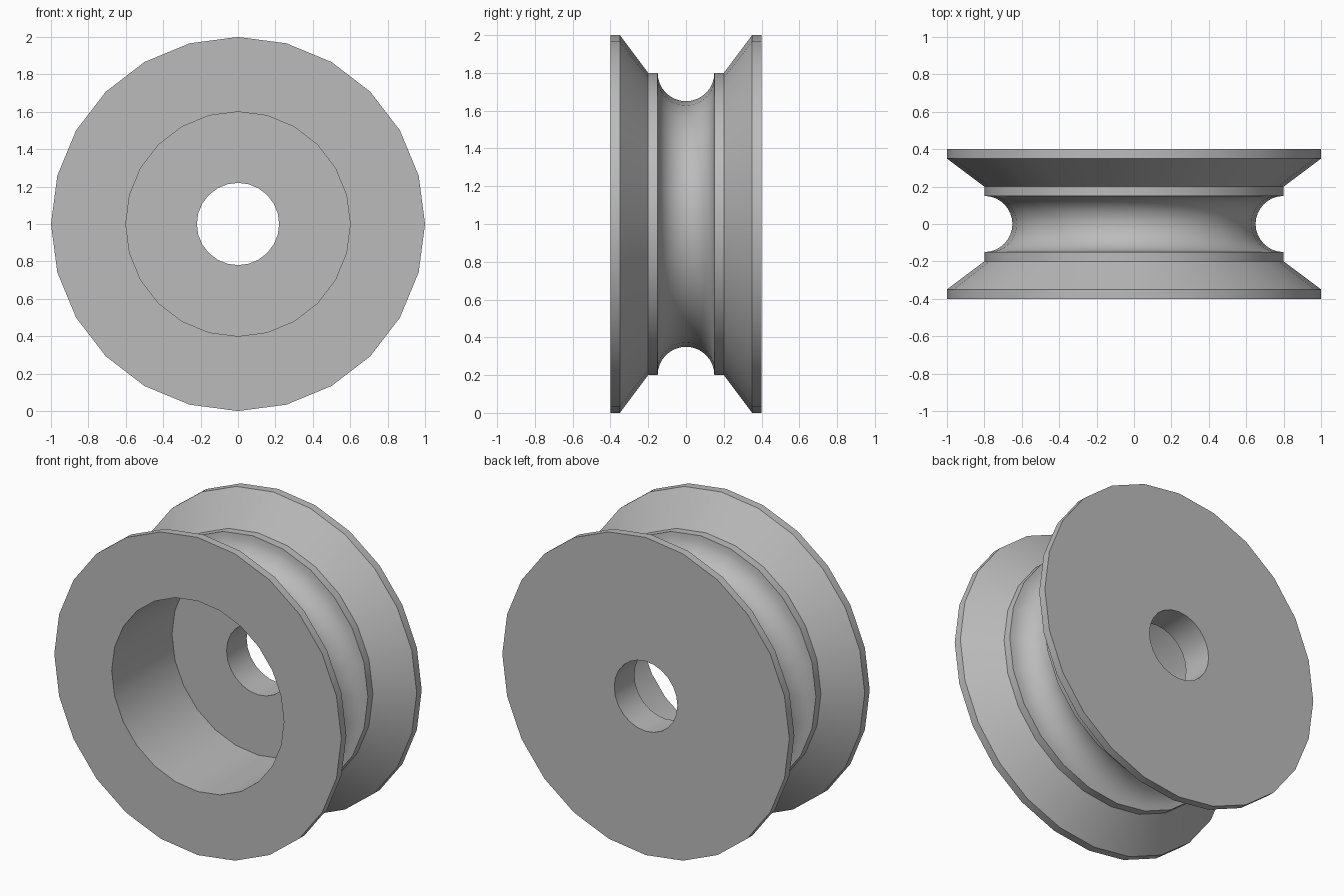
import bpy
import bmesh
from math import pi, sin, cos, radians, tau
from mathutils import Vector

SIDES = 24
GROOVE_STEPS = 16

cube = bpy.data.objects.get("Cube")
if cube:
    bpy.data.objects.remove(cube, do_unlink=True)

grey = bpy.data.materials.new("plain_grey")
grey.use_nodes = True
colour = (0.5, 0.5, 0.5, 1.0)
grey.diffuse_color = colour
grey.node_tree.nodes["Principled BSDF"].inputs["Base Color"].default_value = colour

# Half section as (radius, y): front flange, round groove, back flange
flange = [(1.0, 0.4), (1.0, 0.35), (0.8, 0.2)]
groove = []
for i in range(GROOVE_STEPS + 1):
    a = pi * i / GROOVE_STEPS
    groove.append((0.8 - 0.15 * sin(a), -0.15 * cos(a)))
front = [(r, -y) for r, y in flange]
back = flange[::-1]
# Through hole and the wide counterbore open to the front
bore = [(0.22, 0.4), (0.22, 0.2), (0.6, 0.2), (0.6, -0.4)]
profile = front + groove + back + bore

# Revolve the closed section around the y axis
bm = bmesh.new()
verts = [bm.verts.new((0, y, r)) for r, y in profile]
edges = [bm.edges.new((verts[i - 1], verts[i])) for i in range(len(verts))]
bmesh.ops.spin(bm, geom=verts + edges, cent=(0, 0, 0), axis=(0, 1, 0),
               angle=tau, steps=SIDES)
bmesh.ops.remove_doubles(bm, verts=bm.verts, dist=0.0001)
bmesh.ops.recalc_face_normals(bm, faces=bm.faces)
bmesh.ops.translate(bm, verts=bm.verts, vec=Vector((0, 0, 1)))
mesh = bpy.data.meshes.new("pulley_wheel")
bm.to_mesh(mesh)
bm.free()
mesh.materials.append(grey)

wheel = bpy.data.objects.new("pulley_wheel", mesh)
bpy.context.collection.objects.link(wheel)
bpy.ops.object.select_all(action="DESELECT")
wheel.select_set(True)
bpy.context.view_layer.objects.active = wheel
bpy.ops.object.shade_smooth_by_angle(angle=radians(30))
